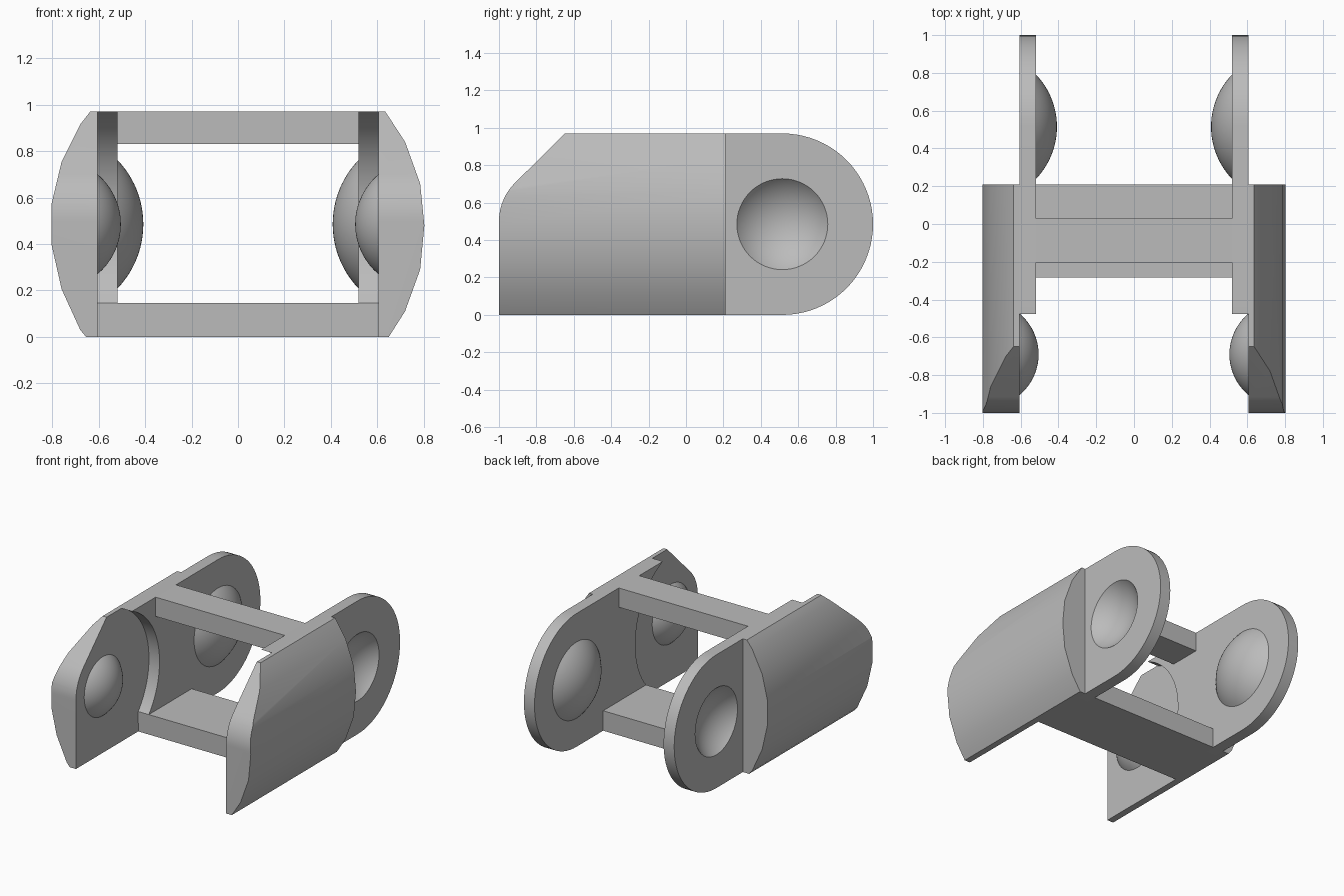
import bpy, bmesh, math
from mathutils import Vector

cube = bpy.data.objects.get("Cube")
if cube:
    bpy.data.objects.remove(cube)

grey = bpy.data.materials.new("plain grey")
grey.use_nodes = True
grey.diffuse_color = (0.5, 0.5, 0.5, 1)
grey.node_tree.nodes["Principled BSDF"].inputs["Base Color"].default_value = (0.5, 0.5, 0.5, 1)

H = 0.97           # overall height
MID = H / 2        # pivot height
REAR, FRONT = 0.515, -0.69   # pivot positions along y
INNER, OUTER = 0.52, 0.605   # side plate faces


def finish(name, bm):
    bmesh.ops.recalc_face_normals(bm, faces=bm.faces)
    mesh = bpy.data.meshes.new(name)
    bm.to_mesh(mesh)
    bm.free()
    mesh.materials.append(grey)
    obj = bpy.data.objects.new(name, mesh)
    bpy.context.collection.objects.link(obj)
    return obj


def prism(name, outline, axis, lo, hi):
    """Extrude a 2D outline along x (outline in y, z) or y (outline in x, z)."""
    bm = bmesh.new()
    place = (lambda a, b: (lo, a, b)) if axis == "x" else (lambda a, b: (a, lo, b))
    face = bm.faces.new([bm.verts.new(place(a, b)) for a, b in outline])
    grown = bmesh.ops.extrude_face_region(bm, geom=[face])["geom"]
    step = Vector((hi - lo, 0, 0)) if axis == "x" else Vector((0, hi - lo, 0))
    bmesh.ops.translate(bm, vec=step, verts=[v for v in grown if isinstance(v, bmesh.types.BMVert)])
    return finish(name, bm)


def arc(cy, cz, r, start, end, n):
    angles = [math.radians(start + (end - start) * i / n) for i in range(n + 1)]
    return [(cy + r * math.cos(a), cz + r * math.sin(a)) for a in angles]


def dome(name, side, y, tip, base, radius):
    """Spherical cap pointing inward, closed by a flat disc at its base."""
    bm = bmesh.new()
    rings, seg = 14, 64
    reach = math.acos(1 - (base - tip) / radius)
    previous = None
    for i in range(1, rings + 1):
        t = reach * i / rings
        x = tip + radius * (1 - math.cos(t))
        ring = [bm.verts.new((side * x, p, q))
                for p, q in arc(y, MID, radius * math.sin(t), 0, 360, seg)[:-1]]
        if previous is None:
            apex = bm.verts.new((side * tip, y, MID))
            for k in range(seg):
                bm.faces.new((apex, ring[k], ring[(k + 1) % seg]))
        else:
            for k in range(seg):
                j = (k + 1) % seg
                bm.faces.new((previous[k], ring[k], ring[j], previous[j]))
        previous = ring
    bm.faces.new(previous)
    return finish(name, bm)


def combine(obj, other, operation):
    other.hide_render = True
    mod = obj.modifiers.new(operation, "BOOLEAN")
    mod.operation, mod.object, mod.solver = operation, other, "EXACT"
    bpy.context.view_layer.objects.active = obj
    bpy.ops.object.modifier_apply(modifier=mod.name)
    bpy.data.objects.remove(other)


def smooth(obj):
    bpy.ops.object.select_all(action="DESELECT")
    obj.select_set(True)
    bpy.context.view_layer.objects.active = obj
    bpy.ops.object.shade_smooth_by_angle(angle=math.radians(25))


# Side plate outline: round rear end, concave socket at the front
socket = 0.53
top_a = math.degrees(math.asin(MID / socket))
low_a = -math.degrees(math.asin((MID - 0.145) / socket))
plate_outline = ([(-0.283, 0)] + arc(REAR, MID, MID, -90, 90, 40)
                 + arc(FRONT, MID, socket, top_a, low_a, 32))

# Outer guard: bulging cross-section, trimmed by a sloped nose
bulge = {
    "left": [(0.605, 0), (0.65, 0), (0.72, 0.11), (0.785, 0.29), (0.803, 0.48),
             (0.785, 0.66), (0.72, 0.84), (0.635, H), (0.605, H)],
    "right": [(0.605, 0), (0.655, 0), (0.68, 0.03), (0.76, 0.205), (0.803, 0.395),
              (0.803, 0.575), (0.76, 0.755), (0.68, 0.915), (0.637, H), (0.605, H)],
}
nose = ([(-1, -0.1), (0.5, -0.1), (0.5, 1.2), (-0.415, 1.2)]
        + arc(-0.71, 0.5, 0.29, 135, 180, 12))

for label, side in (("left", 1), ("right", -1)):
    # Plate with an inward boss, hollowed from outside
    lo, hi = sorted((side * INNER, side * OUTER))
    plate = prism(label + "_side_plate", plate_outline, "x", lo, hi)
    combine(plate, dome("boss", side, REAR, 0.408, 0.56, 0.40), "UNION")
    combine(plate, dome("hollow", side, REAR, 0.492, 0.70, 0.318), "DIFFERENCE")
    smooth(plate)

    # Bulging guard
    guard = prism(label + "_outer_guard", [(side * x, z) for x, z in bulge[label]],
                  "y", -1, 0.21)
    combine(guard, prism("nose_trim", nose, "x", -1, 1), "INTERSECT")
    smooth(guard)

    # Front pivot pin
    smooth(dome(label + "_pivot_pin", side, FRONT, 0.505, OUTER + 0.005, 0.281))


def bar(name, y0, y1, z0, z1):
    prism(name, [(y0, z0), (y1, z0), (y1, z1), (y0, z1)], "x", -INNER, INNER)


# Cross bars
bar("lower_cross_bar", -0.283, 0.21, 0, 0.145)
bar("upper_cross_bar", -0.205, 0.03, 0.83, H)
